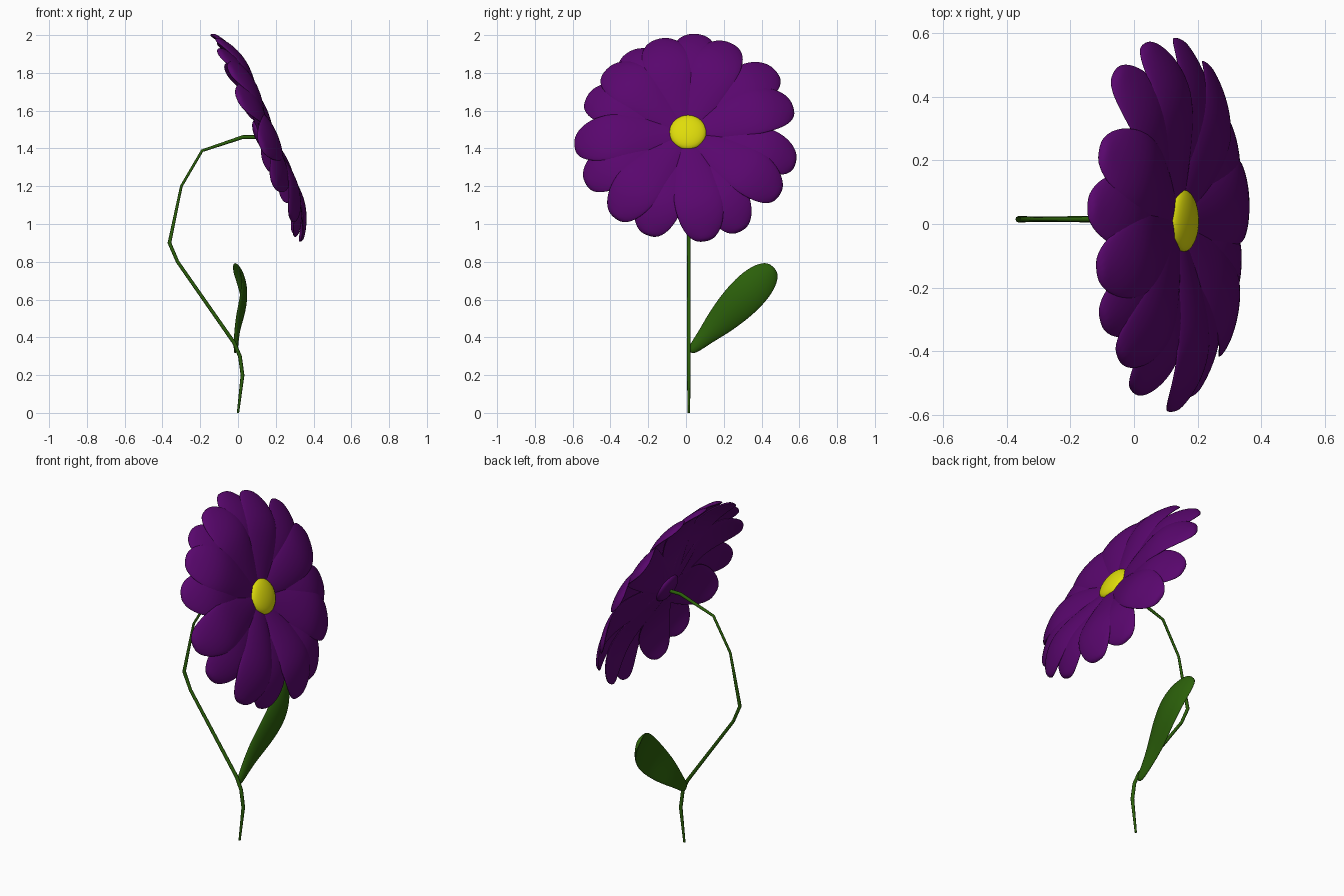
import bpy, bmesh, math
from mathutils import Vector, Matrix

if "Cube" in bpy.data.objects:
    bpy.data.objects.remove(bpy.data.objects["Cube"])


def material(name, rgb):
    m = bpy.data.materials.new(name)
    m.diffuse_color = (*rgb, 1)
    m.use_nodes = True
    m.node_tree.nodes["Principled BSDF"].inputs["Base Color"].default_value = m.diffuse_color
    return m


PURPLE = material("petal_purple", (0.1, 0.002, 0.155))
GREEN = material("stem_green", (0.024, 0.115, 0.003))
YELLOW = material("centre_yellow", (0.74, 0.72, 0.003))


def frame(origin, along, side, normal):
    m = Matrix((along, side, normal)).transposed().to_4x4()
    m.translation = origin
    return m


def blade(name, stations, thick, cup, matrix, mat, n=12):
    """Puffy leaf shape lofted from flat oval rings: (distance, half width, bend)."""
    bm = bmesh.new()
    rings = []
    for r, hw, bend in stations:
        th = min(thick, hw * 0.6)
        ring = []
        for i in range(n):
            a = 2 * math.pi * i / n
            c, s = math.cos(a), math.sin(a)
            ring.append(bm.verts.new((r, hw * c, bend + th * s - cup * hw * c * c)))
        rings.append(ring)
    for a, b in zip(rings, rings[1:]):
        for i in range(n):
            j = (i + 1) % n
            bm.faces.new((a[i], a[j], b[j], b[i]))
    bm.faces.new(rings[0])
    bm.faces.new(rings[-1])
    bmesh.ops.recalc_face_normals(bm, faces=bm.faces)
    for f in bm.faces:
        f.smooth = True
    bm.transform(matrix)
    me = bpy.data.meshes.new(name)
    bm.to_mesh(me)
    bm.free()
    me.materials.append(mat)
    ob = bpy.data.objects.new(name, me)
    bpy.context.collection.objects.link(ob)
    sub = ob.modifiers.new("smooth", 'SUBSURF')
    sub.levels = sub.render_levels = 2
    return ob


# Flower head frame: faces +x and slightly up
N = Vector((0.923, 0, 0.384)).normalized()
U = Vector((-N.z, 0, N.x))
Y = Vector((0, 1, 0))
HEAD = Vector((0.138, 0.003, 1.478))

# Petals, alternating front and rear layers, with uneven lengths
petal = [(0.01, 0.05, -0.006), (0.13, 0.095, 0.018), (0.27, 0.125, 0.046),
         (0.4, 0.14, 0.056), (0.505, 0.124, 0.022), (0.57, 0.085, -0.018),
         (0.597, 0.035, -0.04)]
angles = [105, 85, 67, 39, 17, -14, -35, -62, -81, -110, -129, -154, -175, 157, 138, 122]
lengths = [0.97, 1.0, 0.98, 1.02, 0.99, 1.0, 1.0, 1.02, 1.02,
           1.0, 1.01, 1.0, 1.0, 0.97, 0.96, 0.97]
for k, (deg, size) in enumerate(zip(angles, lengths)):
    a = math.radians(deg)
    along = math.cos(a) * Y + math.sin(a) * U
    side = -math.sin(a) * Y + math.cos(a) * U
    drop = -0.016 if k % 2 else 0.0
    blade(f"petal_{k + 1}", [(r * size, w, b) for r, w, b in petal], 0.015, 0.1,
          frame(HEAD + N * drop, along, side, N), PURPLE)


# Yellow centre and the purple base behind it
def button(name, radius, height, offset, mat):
    bpy.ops.mesh.primitive_uv_sphere_add(segments=32, ring_count=16, radius=1)
    ob = bpy.context.object
    ob.name = name
    ob.data.transform(Matrix.Diagonal((radius, radius, height, 1)))
    ob.data.transform(frame(HEAD + N * offset + Y * 0.007, Y, U, N))
    ob.data.materials.append(mat)
    bpy.ops.object.shade_smooth()


button("flower_centre", 0.098, 0.035, 0.018, YELLOW)
button("flower_base", 0.085, 0.03, -0.022, PURPLE)

# Bent stem
path = [(0, 0), (0.024, 0.2), (0.01, 0.3), (-0.02, 0.37), (-0.32, 0.8),
        (-0.363, 0.9), (-0.3, 1.2), (-0.19, 1.388), (0.025, 1.46), (0.12, 1.46)]
radii = [0.6, 1, 1, 1, 0.9, 1, 0.7, 0.75, 1, 1]
cu = bpy.data.curves.new("stem", 'CURVE')
cu.dimensions = '3D'
cu.bevel_depth = 0.01
cu.bevel_resolution = 2
cu.use_fill_caps = True
sp = cu.splines.new('POLY')
sp.points.add(len(path) - 1)
for p, (x, z), rad in zip(sp.points, path, radii):
    p.co = (x, 0.015, z, 1)
    p.radius = rad
cu.materials.append(GREEN)
bpy.context.collection.objects.link(bpy.data.objects.new("stem", cu))

# Single leaf, rising towards +y with an S bend
leaf = [(-0.015, 0.025, -0.012), (0.1, 0.046, -0.008), (0.2, 0.076, 0.006),
        (0.32, 0.098, 0.032), (0.44, 0.106, 0.043), (0.54, 0.091, 0.024),
        (0.6, 0.06, -0.003), (0.622, 0.025, -0.018)]
d = Vector((0, 0.70, 0.714)).normalized()
s = Vector((0, -d.z, d.y))
blade("leaf", leaf, 0.013, 0.2,
      frame(Vector((0, 0.028, 0.328)), d, s, Vector((1, 0, 0))), GREEN)
